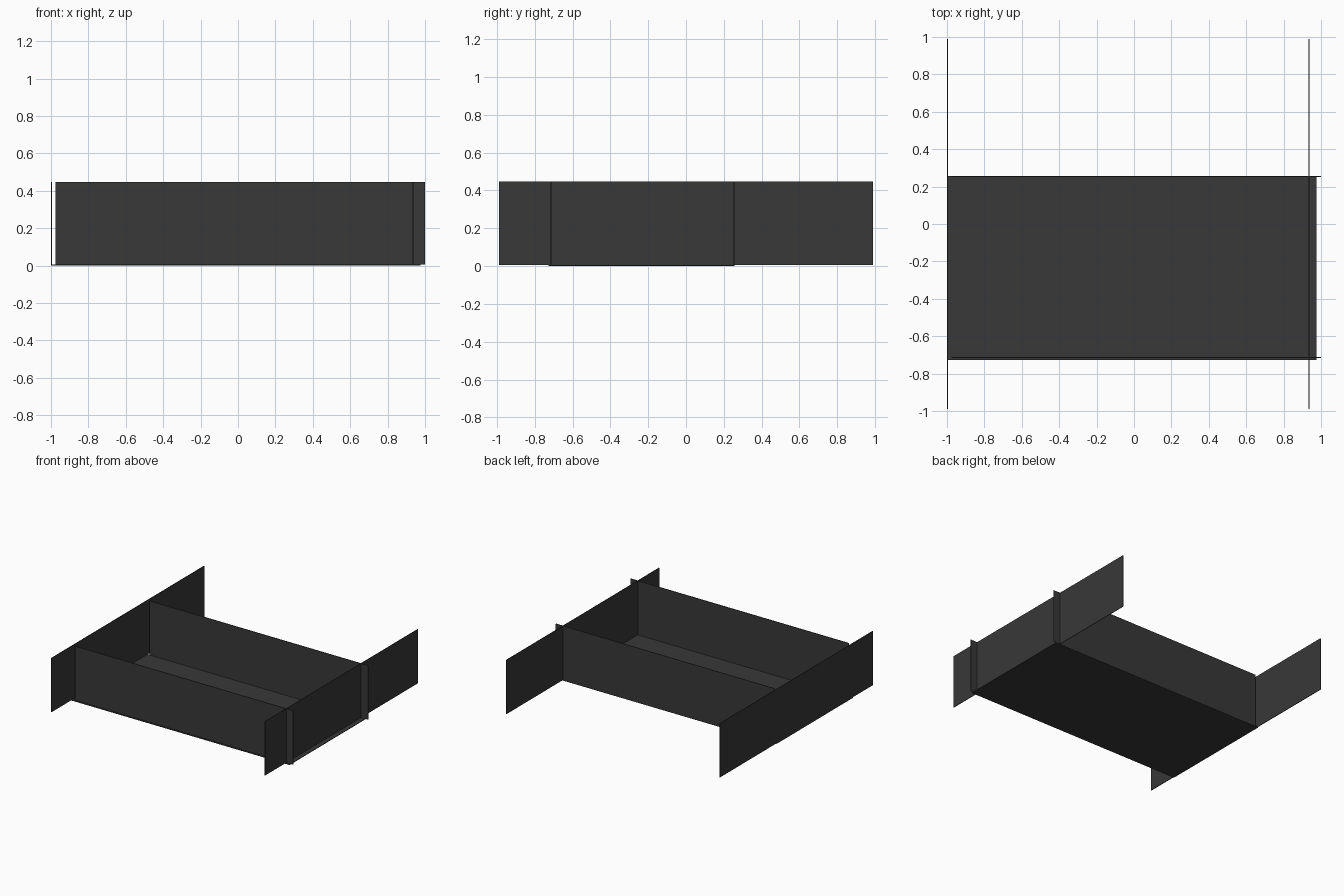
import bpy

if "Cube" in bpy.data.objects:
    bpy.data.objects.remove(bpy.data.objects["Cube"])

# One dark grey for the whole open box
dark = bpy.data.materials.new("dark_grey")
dark.diffuse_color = (0.04, 0.04, 0.04, 1.0)
dark.use_nodes = True
dark.node_tree.nodes["Principled BSDF"].inputs["Base Color"].default_value = dark.diffuse_color


def panel(name, low, high):
    """Thin flat board spanning two opposite corners."""
    bpy.ops.mesh.primitive_cube_add(size=1)
    ob = bpy.context.object
    ob.name = name
    ob.location = [(a + b) / 2 for a, b in zip(low, high)]
    ob.scale = [b - a for a, b in zip(low, high)]
    bpy.ops.object.transform_apply(location=True, rotation=False, scale=True)
    ob.data.materials.append(dark)


T = 0.005            # board thickness
LOW, TOP = 0.005, 0.447

# Floor
panel("floor", (-1.0, -0.727, 0.0), (0.976, 0.256, T))

# Side boards, running past the floor at both ends
for name, x in (("left_side", -0.9975), ("right_side", 0.936)):
    panel(name, (x - T / 2, -0.988, LOW), (x + T / 2, 0.988, TOP))

# Front and back boards, poking through the right side
for name, y in (("front_board", -0.713), ("back_board", 0.253)):
    panel(name, (-0.976, y - T / 2, LOW), (1.0, y + T / 2, TOP))
